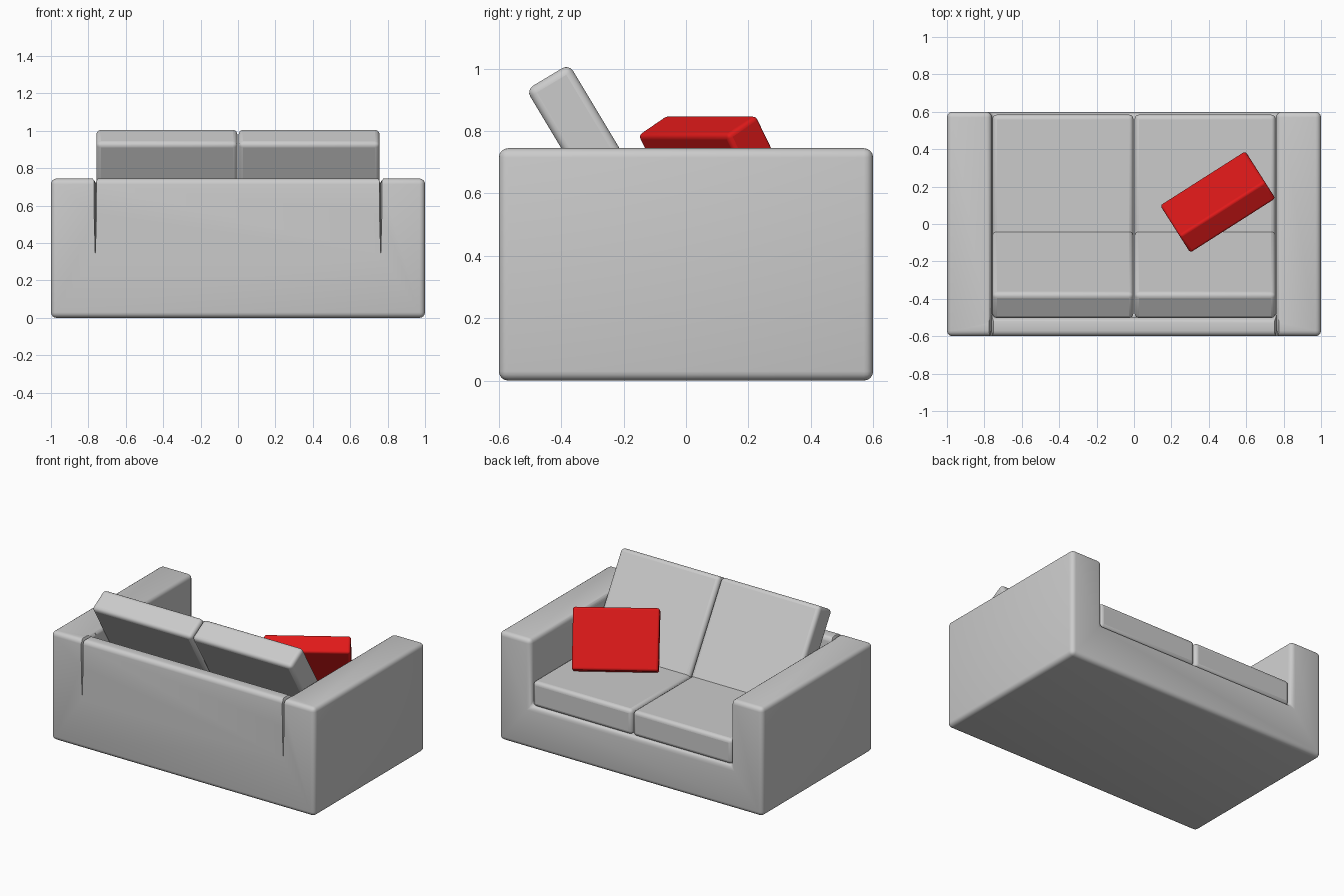
import bpy, bmesh
from math import radians
from mathutils import Vector

if "Cube" in bpy.data.objects:
    bpy.data.objects.remove(bpy.data.objects["Cube"])


def box(name, size, loc, rot=(0, 0, 0), bevel=0.0):
    bpy.ops.mesh.primitive_cube_add(size=1)
    ob = bpy.context.object
    ob.name = name
    ob.scale = size
    bpy.ops.object.transform_apply(location=False, rotation=False, scale=True)
    ob.location = loc
    ob.rotation_euler = [radians(a) for a in rot]
    if bevel:
        round_edges(ob, bevel)
        bpy.ops.object.shade_smooth_by_angle(angle=radians(35))
    return ob


def round_edges(ob, width):
    m = ob.modifiers.new("round", 'BEVEL')
    m.width = width
    m.segments = 4
    m.limit_method = 'ANGLE'


def cut(ob, cutter):
    m = ob.modifiers.new("cut", 'BOOLEAN')
    m.operation = 'DIFFERENCE'
    m.solver = 'EXACT'
    m.object = cutter
    cutter.hide_render = True


def hull(name, points):
    me = bpy.data.meshes.new(name)
    bm = bmesh.new()
    for p in points:
        bm.verts.new(Vector(p))
    bmesh.ops.convex_hull(bm, input=bm.verts)
    bm.to_mesh(me)
    bm.free()
    ob = bpy.data.objects.new(name, me)
    bpy.context.collection.objects.link(ob)
    return ob


# Frame: block with the seating space cut out, then rounded
frame = box("sofa_frame", (2, 1.2, 0.745), (0, 0, 0.3725))
cutters = [box("seat_space", (1.52, 1.5, 1.0), (0, 0.25, 0.79))]
cut(frame, cutters[0])
round_edges(frame, 0.03)

# Seams between the backrest and the arms: tapering on the outside, shallow on top
for s in (-1, 1):
    x = s * 0.763
    slit = hull("slit_cutter", [(x - 0.013, -0.62, 0.76), (x + 0.013, -0.62, 0.76),
                                (x, -0.57, 0.76), (x, -0.61, 0.33), (x, -0.58, 0.36)])
    groove = hull("groove_cutter", [(x + dx, y, z) for y in (-0.65, -0.45)
                                    for dx, z in ((-0.018, 0.755), (0.018, 0.755), (0, 0.72))])
    for c in (slit, groove):
        cut(frame, c)
        cutters.append(c)

# Apply the cuts and drop the cutters
bpy.ops.object.select_all(action='DESELECT')
frame.select_set(True)
bpy.context.view_layer.objects.active = frame
for m in list(frame.modifiers):
    bpy.ops.object.modifier_apply(modifier=m.name)
for c in cutters:
    bpy.data.objects.remove(c, do_unlink=True)
bpy.ops.object.shade_smooth_by_angle(angle=radians(35))

# Seat cushions and leaning back cushions
for side, s in (("left", -1), ("right", 1)):
    box("seat_cushion_" + side, (0.754, 0.735, 0.172), (s * 0.38, 0.2175, 0.374), bevel=0.025)
    box("back_cushion_" + side, (0.754, 0.16, 0.67), (s * 0.38, -0.271, 0.686),
        rot=(31, 0, 0), bevel=0.025)

# Red throw pillow
pillow = box("throw_pillow", (0.54, 0.13, 0.395), (0.448, 0.118, 0.648),
             rot=(30, 0, 32.5), bevel=0.015)
red = bpy.data.materials.new("red_fabric")
red.diffuse_color = (0.75, 0.01, 0.01, 1)
red.use_nodes = True
red.node_tree.nodes["Principled BSDF"].inputs["Base Color"].default_value = red.diffuse_color
pillow.data.materials.append(red)
